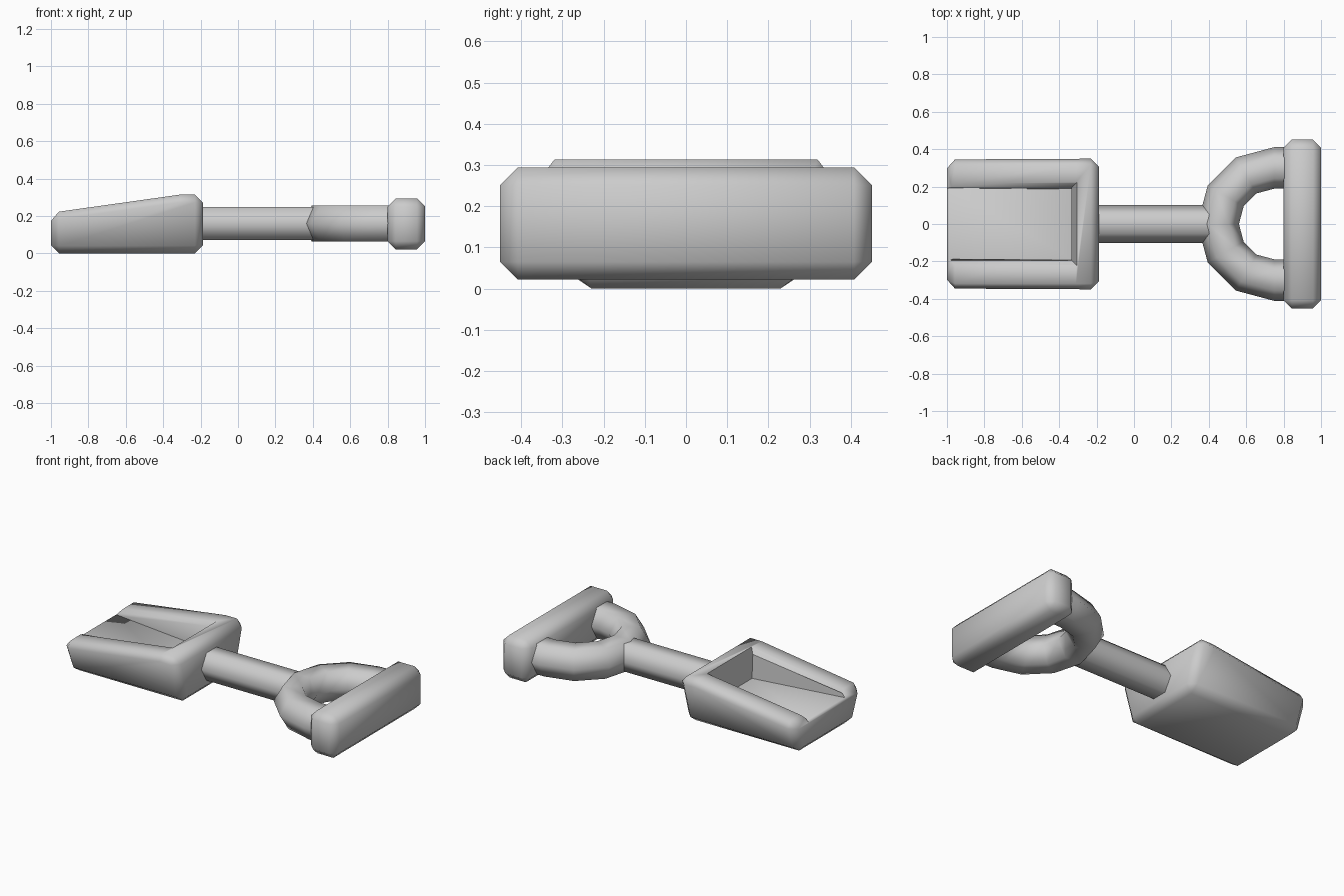
import bpy, bmesh, math
from mathutils import Vector

if "Cube" in bpy.data.objects:
    bpy.data.objects.remove(bpy.data.objects["Cube"])


def make(name, bm):
    """Turn a bmesh into a named object."""
    bmesh.ops.recalc_face_normals(bm, faces=bm.faces)
    mesh = bpy.data.meshes.new(name)
    bm.to_mesh(mesh)
    bm.free()
    obj = bpy.data.objects.new(name, mesh)
    bpy.context.collection.objects.link(obj)
    return obj


def smooth(obj):
    bpy.ops.object.select_all(action='DESELECT')
    obj.select_set(True)
    bpy.context.view_layer.objects.active = obj
    bpy.ops.object.shade_smooth_by_angle(angle=math.radians(62))


def chamfer(bm, width):
    """Single-step chamfer on every clear edge."""
    bmesh.ops.recalc_face_normals(bm, faces=bm.faces)
    edges = [e for e in bm.edges if e.calc_face_angle(0) > math.radians(30)]
    bmesh.ops.bevel(bm, geom=edges, offset=width, segments=1, affect='EDGES',
                    profile=0.5, clamp_overlap=True)


def loft(sections):
    """Skin a stack of equal-length point loops and cap both ends."""
    bm = bmesh.new()
    rings = [[bm.verts.new(p) for p in s] for s in sections]
    n = len(rings[0])
    for p, q in zip(rings, rings[1:]):
        for i in range(n):
            j = (i + 1) % n
            bm.faces.new((p[i], p[j], q[j], q[i]))
    bm.faces.new(rings[0])
    bm.faces.new(rings[-1])
    return bm


def hex_section(centre, side, r):
    c, side = Vector(centre), Vector(side)
    return [c + side * r * math.cos(i * math.pi / 3)
            + Vector((0, 0, r * math.sin(i * math.pi / 3))) for i in range(6)]


def tray_section(x, floor, rim):
    """Cross-section of the tray: steep walls with a flared lip."""
    right = [(0.186, floor), (0.194, rim - 0.025), (0.219, rim), (0.30, rim + 0.081)]
    return ([(x, y, z) for y, z in right]
            + [(x, -y, z) for y, z in reversed(right)])


# Blade block: narrower at the bottom, top rising towards the shaft
profile = [(-1.0, 0.217), (-0.31, 0.314), (-0.187, 0.314)]
bm = bmesh.new()
lower = {s: [bm.verts.new((x, s * 0.272, 0)) for x in (-1.0, -0.187)] for s in (1, -1)}
upper = {s: [bm.verts.new((x, s * 0.362, z)) for x, z in profile] for s in (1, -1)}
for s in (1, -1):
    bm.faces.new(lower[s] + upper[s][::-1])
for i in (0, 1):
    bm.faces.new((upper[1][i], upper[1][i + 1], upper[-1][i + 1], upper[-1][i]))
bm.faces.new((lower[1][0], lower[1][1], lower[-1][1], lower[-1][0]))
for i, k in ((0, 0), (1, 2)):
    bm.faces.new((lower[1][i], upper[1][k], upper[-1][k], lower[-1][i]))
chamfer(bm, 0.043)
blade = make("blade", bm)

# Tray hollow cut into the blade, open at the tip
cutter = make("tray_cutter", loft([
    tray_section(-1.1, 0.196, 0.207),
    tray_section(-0.335, 0.135, 0.310),
]))
# lean the closed end back so its lip flares like the sides
for v in cutter.data.vertices:
    if v.co.x > -0.5 and v.co.z > 0.3:
        v.co.x += v.co.z - 0.285
cutter.hide_render = True
cutter.hide_viewport = False
mod = blade.modifiers.new("tray", 'BOOLEAN')
mod.operation = 'DIFFERENCE'
mod.solver = 'EXACT'
mod.object = cutter
bpy.context.view_layer.objects.active = blade
blade.select_set(True)
bpy.ops.object.modifier_apply(modifier="tray")
bpy.data.objects.remove(cutter)
smooth(blade)

# Shaft
smooth(make("shaft", loft([hex_section((x, 0, 0.16), (0, 1, 0), 0.101)
                           for x in (-0.26, 0.43)])))

# Yoke: half ring joining shaft and grip
CX, RAD, Z = 0.75, 0.3, 0.16
sections = [hex_section((0.87, RAD, Z), (0, 1, 0), 0.111)]
for deg in range(90, 271, 30):
    c, s = math.cos(math.radians(deg)), math.sin(math.radians(deg))
    sections.append(hex_section((CX + RAD * c, RAD * s, Z), (c, s, 0), 0.111))
sections.append(hex_section((0.87, -RAD, Z), (0, -1, 0), 0.111))
smooth(make("handle_yoke", loft(sections)))

# Grip bar
bm = bmesh.new()
bmesh.ops.create_cube(bm, size=1)
for v in bm.verts:
    v.co = (0.9 + v.co.x * 0.2, v.co.y * 0.902, 0.158 + v.co.z * 0.272)
chamfer(bm, 0.043)
smooth(make("grip", bm))
